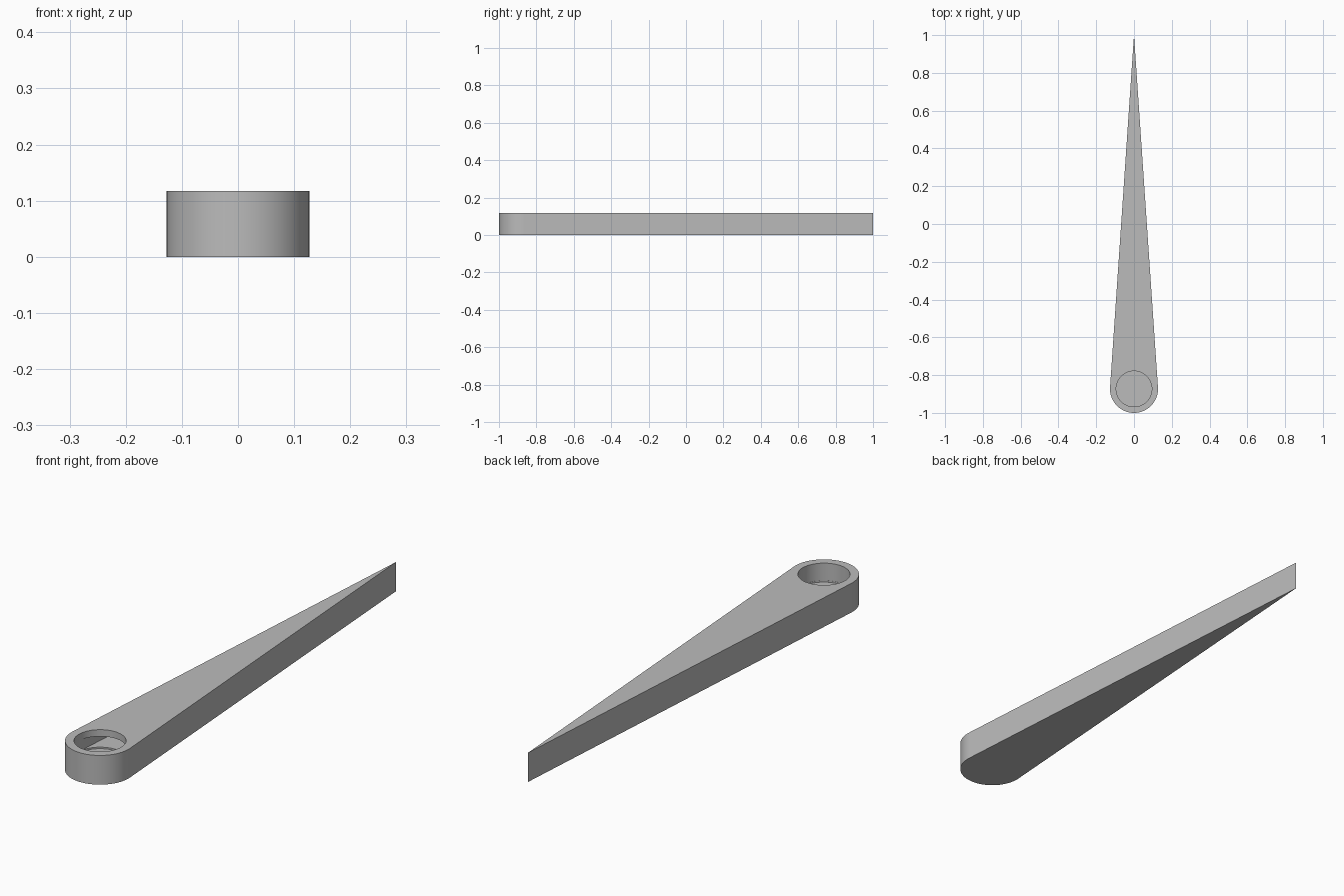
import bpy, bmesh, math

cube = bpy.data.objects.get("Cube")
if cube:
    bpy.data.objects.remove(cube, do_unlink=True)

HEIGHT = 0.117
RADIUS = 0.127
WALL = 0.032
PIVOT_Y = RADIUS - 1
REACH = 1 - PIVOT_Y          # pivot centre to the pointed tip

grey = bpy.data.materials.new("plain grey")
grey.use_nodes = True
colour = (0.5, 0.5, 0.5, 1)
grey.diffuse_color = colour
grey.node_tree.nodes["Principled BSDF"].inputs["Base Color"].default_value = colour


def teardrop(radius, reach, steps=64):
    """Round end with two tangent lines that meet at a point."""
    a = math.asin(radius / reach)
    sweep = math.pi + 2 * a
    angles = [a - sweep * i / steps for i in range(steps + 1)]
    outline = [(radius * math.cos(t), PIVOT_Y + radius * math.sin(t)) for t in angles]
    return outline + [(0, PIVOT_Y + reach)]


def circle(radius, steps=64):
    angles = [2 * math.pi * i / steps for i in range(steps)]
    return [(radius * math.cos(t), PIVOT_Y + radius * math.sin(t)) for t in angles]


def prism(name, outline, bottom, top):
    bm = bmesh.new()
    face = bm.faces.new([bm.verts.new((x, y, bottom)) for x, y in outline])
    grown = bmesh.ops.extrude_face_region(bm, geom=[face])["geom"]
    verts = [v for v in grown if isinstance(v, bmesh.types.BMVert)]
    bmesh.ops.translate(bm, verts=verts, vec=(0, 0, top - bottom))
    bmesh.ops.recalc_face_normals(bm, faces=bm.faces)
    mesh = bpy.data.meshes.new(name)
    bm.to_mesh(mesh)
    bm.free()
    mesh.materials.append(grey)
    obj = bpy.data.objects.new(name, mesh)
    bpy.context.collection.objects.link(obj)
    return obj


# Pointer body
body = prism("pointer_body", teardrop(RADIUS, REACH), 0, HEIGHT)
bpy.context.view_layer.objects.active = body

# Hollow inside with an even wall, and the round socket through the top
inner = RADIUS - WALL
cavity = prism("cavity_cutter", teardrop(inner, REACH * inner / RADIUS), 0.047, 0.09)
socket = prism("socket_cutter", circle(inner - 0.0005), 0.041, HEIGHT + 0.1)

for cutter in (cavity, socket):
    cutter.hide_render = True
    cut = body.modifiers.new(cutter.name, "BOOLEAN")
    cut.operation = "DIFFERENCE"
    cut.solver = "EXACT"
    cut.object = cutter
    bpy.ops.object.modifier_apply(modifier=cut.name)
    bpy.data.objects.remove(cutter, do_unlink=True)

# Smooth round walls, crisp rims
for obj in bpy.context.selected_objects:
    obj.select_set(False)
body.select_set(True)
bpy.ops.object.shade_smooth_by_angle(angle=math.radians(30))
